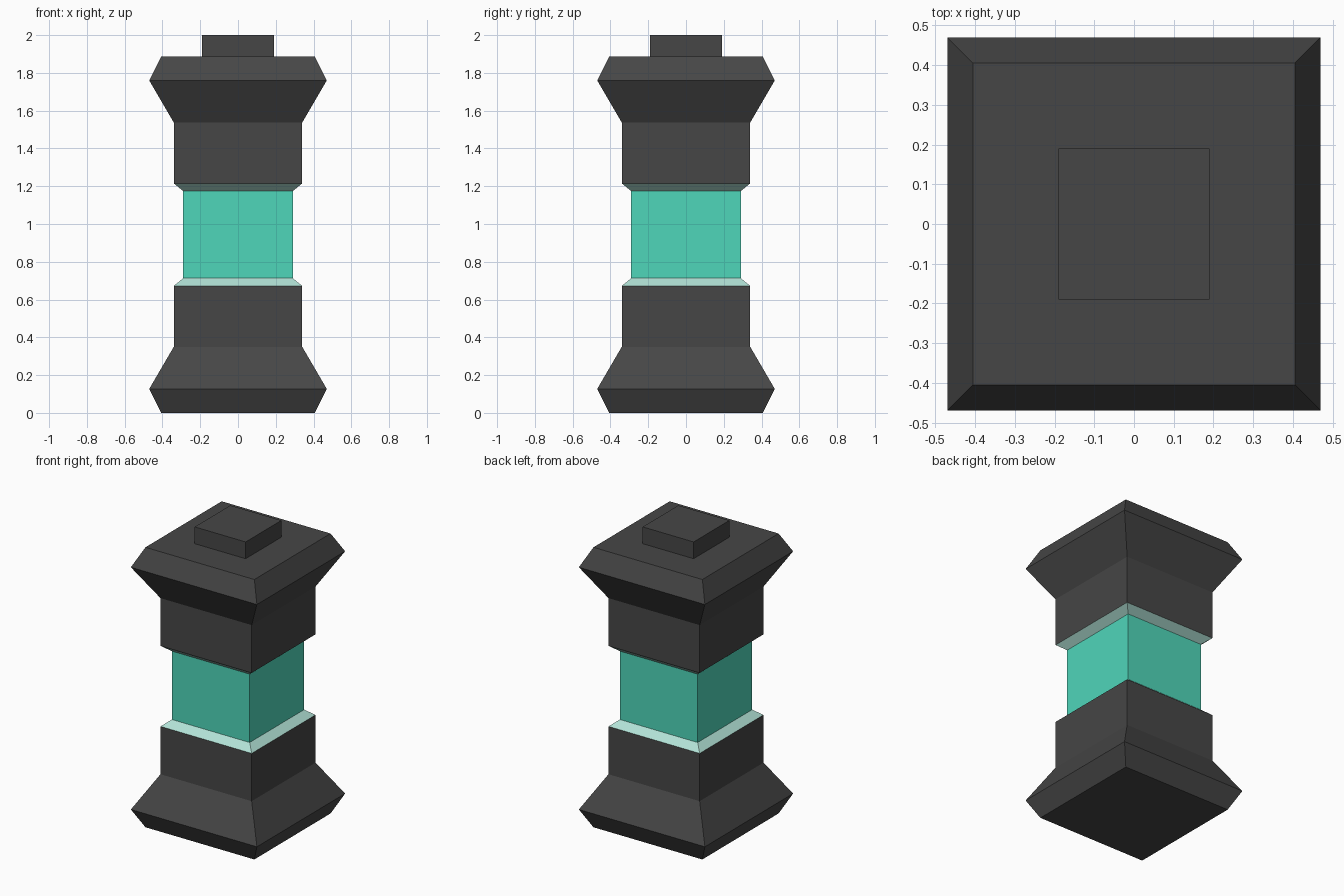
import bpy
import bmesh

if "Cube" in bpy.data.objects:
    bpy.data.objects.remove(bpy.data.objects["Cube"])


def srgb(r, g, b):
    lin = [(c / 255 / 12.92) if c <= 10 else ((c / 255 + 0.055) / 1.055) ** 2.4 for c in (r, g, b)]
    return (*lin, 1.0)


def material(name, rgb):
    m = bpy.data.materials.new(name)
    m.diffuse_color = srgb(*rgb)
    m.use_nodes = True
    m.node_tree.nodes["Principled BSDF"].inputs["Base Color"].default_value = m.diffuse_color
    return m


DARK = material("dark grey casing", (70, 70, 70))
TEAL = material("teal glow", (79, 214, 186))
PALE = material("pale teal rim", (178, 226, 214))


def square_stack(name, profile, mats, rule=None):
    """Loft square rings of (half width, height), capped at both ends."""
    bm = bmesh.new()
    rings = [[bm.verts.new((sx * h, sy * h, z)) for sx, sy in ((-1, -1), (1, -1), (1, 1), (-1, 1))]
             for h, z in profile]
    for a, b in zip(rings, rings[1:]):
        for i in range(4):
            j = (i + 1) % 4
            bm.faces.new((a[i], a[j], b[j], b[i]))
    bm.faces.new(rings[0][::-1])
    bm.faces.new(rings[-1])
    bm.normal_update()
    if rule:
        for f in bm.faces:
            f.material_index = rule(f)
    me = bpy.data.meshes.new(name)
    bm.to_mesh(me)
    bm.free()
    for m in mats:
        me.materials.append(m)
    ob = bpy.data.objects.new(name, me)
    bpy.context.collection.objects.link(ob)
    return ob


# Flared end casing, mirrored about mid height for the top
MID2 = 1.887
flare = [(0.406, 0), (0.47, 0.127), (0.34, 0.35), (0.34, 0.672)]
square_stack("lower_casing", flare, [DARK])
square_stack("upper_casing", [(h, MID2 - z) for h, z in reversed(flare)], [DARK])

# Glowing core with pale sloped rims
core = [(0.34, 0.672), (0.29, 0.713)]
core += [(h, MID2 - z) for h, z in reversed(core)]
square_stack("glowing_core", core, [TEAL, PALE], lambda f: int(abs(f.normal.z) > 0.1))

# Square terminal on top
square_stack("top_terminal", [(0.19, MID2 - 0.01), (0.19, 2.0)], [DARK])
